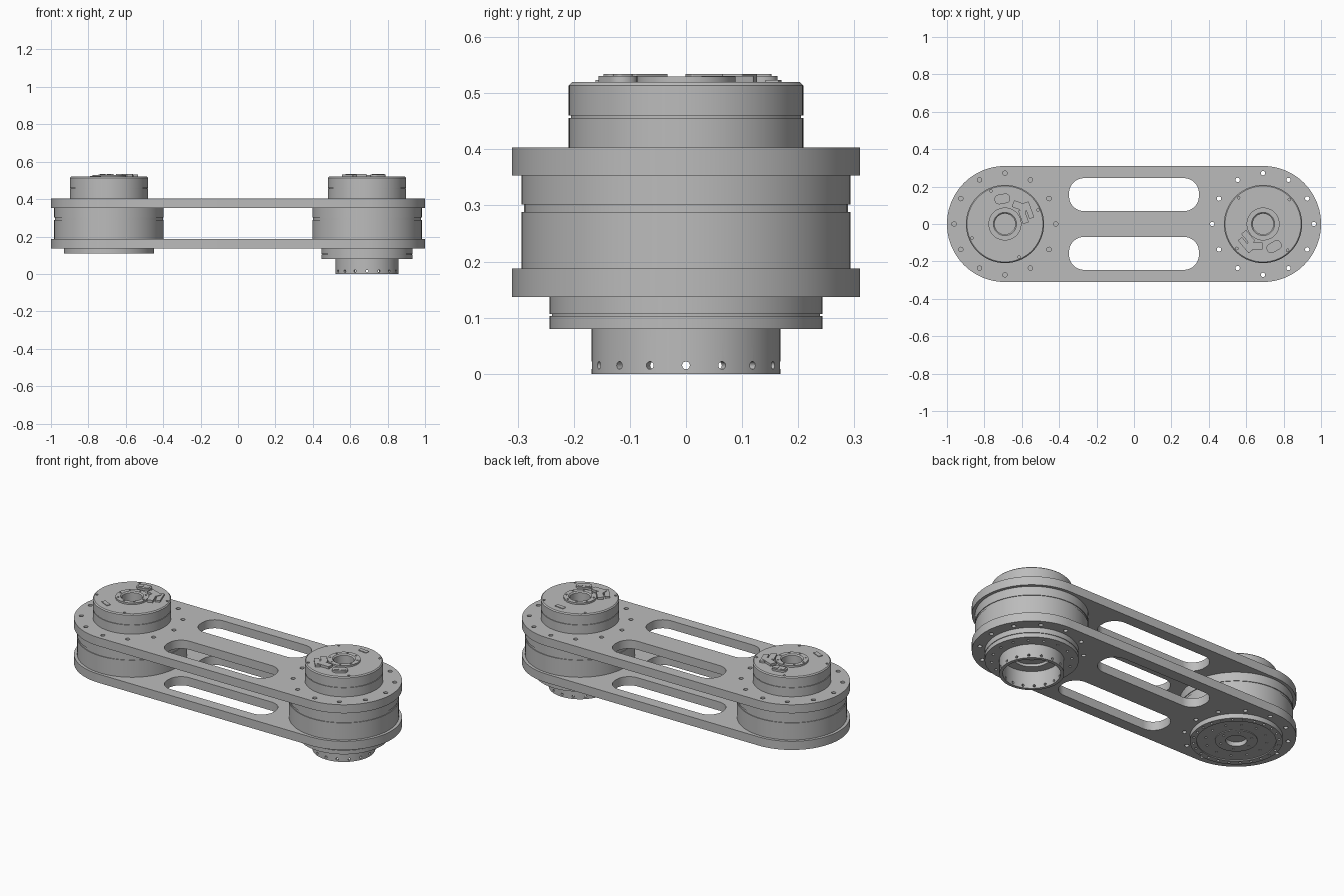
import bpy, bmesh
from math import pi, sin, cos, radians
from mathutils import Matrix, Vector

if "Cube" in bpy.data.objects:
    bpy.data.objects.remove(bpy.data.objects["Cube"], do_unlink=True)

grey = bpy.data.materials.new("machined grey")
grey.use_nodes = True
grey.diffuse_color = (0.5, 0.5, 0.5, 1)
grey.node_tree.nodes["Principled BSDF"].inputs["Base Color"].default_value = (0.5, 0.5, 0.5, 1)

AXLE = 0.69


def finish(bm, name, location=(0, 0, 0), turn=0.0):
    bmesh.ops.recalc_face_normals(bm, faces=bm.faces)
    mesh = bpy.data.meshes.new(name)
    bm.to_mesh(mesh)
    bm.free()
    mesh.materials.append(grey)
    obj = bpy.data.objects.new(name, mesh)
    obj.location = location
    obj.rotation_euler.z = turn
    bpy.context.collection.objects.link(obj)
    return obj


def select(obj):
    bpy.ops.object.select_all(action='DESELECT')
    obj.select_set(True)
    bpy.context.view_layer.objects.active = obj


def smooth(obj):
    select(obj)
    bpy.ops.object.shade_smooth_by_angle(angle=radians(30))


def add_rounded(bm, cx, cy, hx, hy, r, z0, z1, steps=16, turn=0.0):
    """Rounded rectangle prism."""
    pts = []
    for k, (sx, sy) in enumerate([(1, 1), (-1, 1), (-1, -1), (1, -1)]):
        for i in range(steps + 1):
            a = (k + i / steps) * pi / 2
            p = Vector((sx * (hx - r) + r * cos(a), sy * (hy - r) + r * sin(a), 0))
            if not any((p - q).length < 1e-5 for q in pts):
                pts.append(p)
    move = Matrix.Translation((cx, cy, z0)) @ Matrix.Rotation(turn, 4, 'Z')
    face = bm.faces.new([bm.verts.new(move @ p) for p in pts])
    made = bmesh.ops.extrude_face_region(bm, geom=[face])["geom"]
    bmesh.ops.translate(bm, vec=(0, 0, z1 - z0),
                        verts=[v for v in made if isinstance(v, bmesh.types.BMVert)])


def add_holes(bm, count, ring, r, z0, z1, cx=0.0, start=0.0):
    """Ring of upright drill cylinders."""
    for i in range(count):
        a = start + 2 * pi * i / count
        place = Matrix.Translation((cx + ring * cos(a), ring * sin(a), (z0 + z1) / 2))
        bmesh.ops.create_cone(bm, cap_ends=True, segments=14, radius1=r, radius2=r,
                              depth=z1 - z0, matrix=place)


def cut(obj, bm):
    cutter = finish(bm, "cutter", obj.location, obj.rotation_euler.z)
    cutter.hide_render = True
    bpy.context.view_layer.update()
    mod = obj.modifiers.new("cut", 'BOOLEAN')
    mod.object = cutter
    mod.solver = 'EXACT'
    select(obj)
    bpy.ops.object.modifier_apply(modifier=mod.name)
    bpy.data.objects.remove(cutter, do_unlink=True)


def lathe(name, profile, x, segments=96):
    """Revolve a closed (radius, height) loop."""
    bm = bmesh.new()
    rings = []
    for i in range(segments):
        a = 2 * pi * i / segments
        rings.append([bm.verts.new((r * cos(a), r * sin(a), z)) for r, z in profile])
    n = len(profile)
    for i in range(segments):
        a, b = rings[i], rings[(i + 1) % segments]
        for j in range(n):
            k = (j + 1) % n
            bm.faces.new((a[j], b[j], b[k], a[k]))
    return finish(bm, name, (x, 0, 0))


# Side plates with two slots and a bolt circle at each end
for name, z0, z1 in (("lower_plate", 0.137, 0.188), ("upper_plate", 0.353, 0.403)):
    bm = bmesh.new()
    add_rounded(bm, 0, 0, 1.0, 0.31, 0.31, z0, z1, steps=32)
    plate = finish(bm, name)
    bm = bmesh.new()
    for side in (-1, 1):
        add_rounded(bm, 0, side * 0.157, 0.347, 0.088, 0.08, z0 - 0.02, z1 + 0.02)
        add_holes(bm, 12, 0.272, 0.012, z0 - 0.02, z1 + 0.02, side * AXLE)
    cut(plate, bm)
    smooth(plate)

# Joint housings share the cap, the drum and the bore
housing = [(0.055, 0.524), (0.062, 0.53), (0.088, 0.53), (0.088, 0.52), (0.203, 0.52),
           (0.209, 0.514), (0.209, 0.46), (0.205, 0.46), (0.205, 0.456), (0.209, 0.456),
           (0.209, 0.353), (0.293, 0.353), (0.293, 0.302), (0.289, 0.302),
           (0.289, 0.288), (0.293, 0.288), (0.293, 0.188)]
flat_base = [(0.24, 0.188), (0.24, 0.11), (0.205, 0.11), (0.205, 0.116), (0.11, 0.116),
             (0.11, 0.112), (0.055, 0.112)]
tube_base = [(0.243, 0.188), (0.243, 0.107), (0.239, 0.107), (0.239, 0.103), (0.243, 0.103),
             (0.243, 0.08), (0.168, 0.08), (0.168, 0), (0.15, 0), (0.15, 0.1),
             (0.1, 0.1), (0.1, 0.115), (0.055, 0.115)]


def cap_holes(bm, turn):
    add_holes(bm, 4, 0.192, 0.007, 0.51, 0.54, start=turn + radians(23))
    add_holes(bm, 8, 0.075, 0.005, 0.524, 0.54, start=turn)


# Right joint with a flat base flange and blind bolt holes
right_joint = lathe("right_joint", housing + flat_base, -AXLE)
bm = bmesh.new()
cap_holes(bm, 0)
add_holes(bm, 12, 0.272, 0.012, 0.33, 0.37)
add_holes(bm, 12, 0.272, 0.012, 0.17, 0.21)
add_holes(bm, 24, 0.222, 0.007, 0.1, 0.125)
add_holes(bm, 12, 0.16, 0.006, 0.1, 0.13)
add_holes(bm, 6, 0.085, 0.006, 0.1, 0.125)
cut(right_joint, bm)
smooth(right_joint)

# Left joint with a drilled output tube and through bolt holes
left_joint = lathe("left_joint", housing + tube_base, AXLE)
bm = bmesh.new()
cap_holes(bm, radians(200))
add_holes(bm, 12, 0.272, 0.012, 0.17, 0.37)
add_holes(bm, 16, 0.208, 0.007, 0.07, 0.095)
for i in range(16):
    place = (Matrix.Rotation(2 * pi * i / 16, 4, 'Z') @ Matrix.Translation((0.16, 0, 0.015))
             @ Matrix.Rotation(pi / 2, 4, 'Y'))
    bmesh.ops.create_cone(bm, cap_ends=True, segments=14, radius1=0.007, radius2=0.007,
                          depth=0.05, matrix=place)
cut(left_joint, bm)
smooth(left_joint)

# Connectors on each cap: angle, radius, half sizes, corner, top, twist
sockets = [("power_socket", 96, 0.135, 0.042, 0.026, 0.024, 0.531, 10),
           ("power_pin_a", 88, 0.136, 0.013, 0.016, 0.008, 0.534, 10),
           ("power_pin_b", 104, 0.136, 0.013, 0.016, 0.008, 0.534, 10),
           ("signal_socket_a", 50, 0.125, 0.04, 0.019, 0.003, 0.534, -20),
           ("signal_socket_b", 22, 0.107, 0.017, 0.038, 0.003, 0.534, 20),
           ("signal_socket_c", 30, 0.148, 0.014, 0.045, 0.003, 0.531, 20),
           ("label_plate", 243, 0.157, 0.028, 0.012, 0.003, 0.524, -25)]
for side, x, turn in (("right", -AXLE, 0), ("left", AXLE, radians(200))):
    for name, ang, rad, hx, hy, corner, top, twist in sockets:
        a = radians(ang)
        bm = bmesh.new()
        add_rounded(bm, rad * cos(a), rad * sin(a), hx, hy, corner, 0.515, top,
                    steps=6, turn=radians(twist))
        smooth(finish(bm, side + "_" + name, (x, 0, 0), turn))
